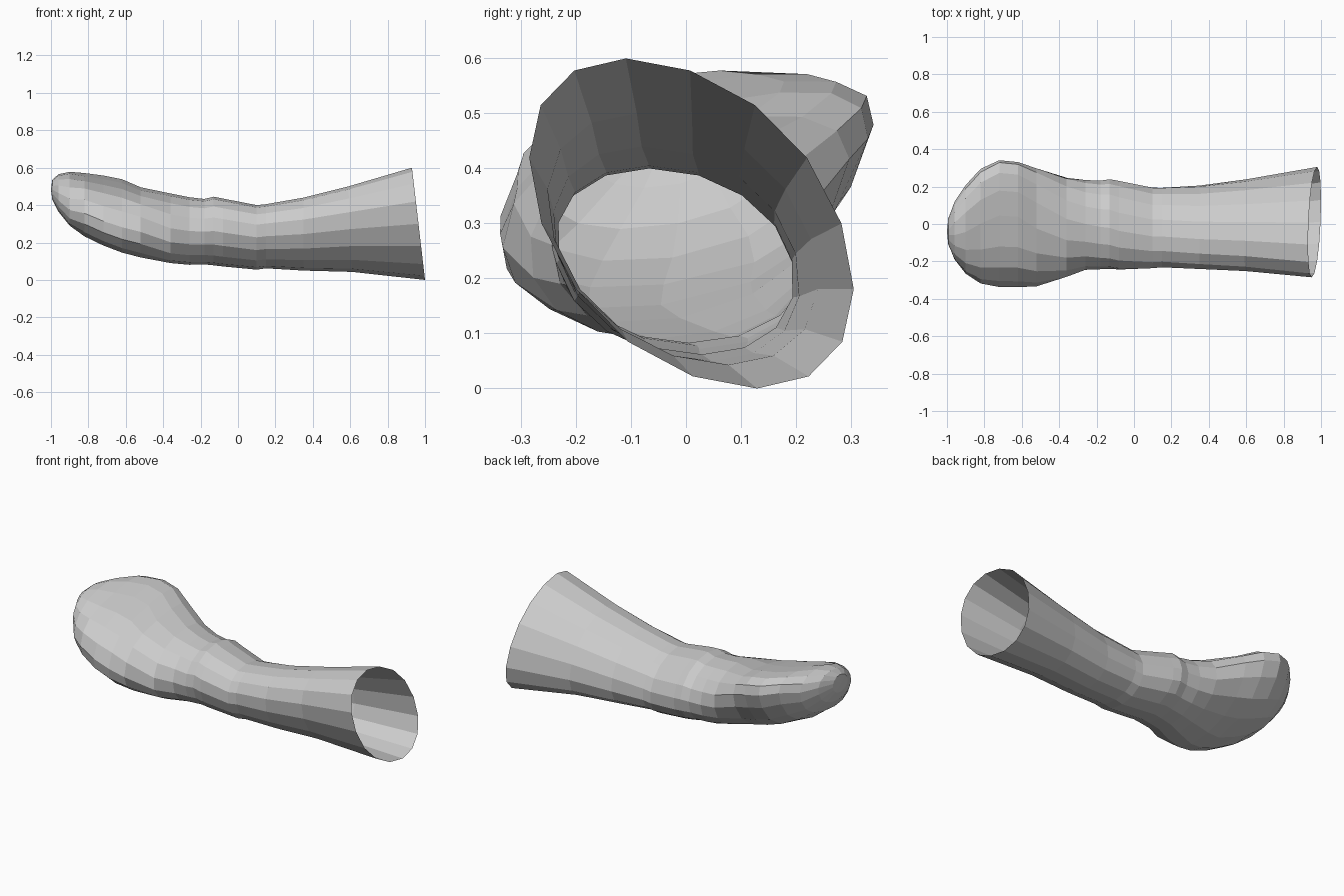
import bpy, bmesh
from math import sin, cos, pi, copysign

SIDES = 16

# Cross-sections: x, forward lean, y min, y max, z min, z max, twist, squareness
SECTIONS = [
    (0.965, 0.035, -0.285, 0.305, 0.00, 0.60, -0.40, 0.96),   # open cuff rim
    (0.60, 0.010, -0.252, 0.240, 0.043, 0.50, -0.33, 0.96),
    (0.35, 0.000, -0.242, 0.207, 0.050, 0.44, -0.27, 0.96),
    (0.15, 0.000, -0.235, 0.197, 0.062, 0.405, -0.21, 0.96),
    (0.10, 0.000, -0.240, 0.198, 0.055, 0.400, -0.20, 0.97),  # wrist
    (-0.08, 0.000, -0.245, 0.232, 0.072, 0.435, -0.12, 0.97),
    (-0.13, 0.000, -0.240, 0.240, 0.078, 0.445, -0.08, 0.97),
    (-0.18, 0.000, -0.242, 0.232, 0.083, 0.433, -0.04, 0.97),
    (-0.26, 0.000, -0.245, 0.235, 0.081, 0.442, 0.02, 0.97),
    (-0.36, 0.000, -0.285, 0.250, 0.090, 0.462, 0.15, 0.95),
    (-0.52, 0.000, -0.333, 0.297, 0.115, 0.505, 0.38, 0.88),  # palm
    (-0.62, 0.000, -0.339, 0.332, 0.138, 0.545, 0.48, 0.85),
    (-0.72, 0.000, -0.338, 0.342, 0.176, 0.565, 0.48, 0.85),
    (-0.82, 0.000, -0.318, 0.295, 0.226, 0.580, 0.42, 0.87),
    (-0.90, 0.000, -0.266, 0.208, 0.290, 0.578, 0.35, 0.9),
    (-0.96, 0.000, -0.190, 0.120, 0.365, 0.565, 0.25, 0.95),
    (-0.993, 0.000, -0.110, 0.030, 0.430, 0.535, 0.1, 1.0),   # finger end
]


def spow(v, p):
    return copysign(abs(v) ** p, v)


def add_ring(bm, x, lean, y0, y1, z0, z1, twist, square):
    """Tilted oval; the hand part is cupped slightly upward at its sides."""
    cup = 0.03 if -0.85 < x < -0.45 else 0.0
    ring = []
    for i in range(SIDES):
        t = 2 * pi * i / SIDES + pi / 2 - twist
        u, v = spow(cos(t), square), spow(sin(t + twist), square)
        y = (y0 + y1) / 2 + u * (y1 - y0) / 2
        z = (z0 + z1) / 2 + v * (z1 - z0) / 2 + cup * u * u
        if v > 0:
            z -= 0.5 * cup * v
        ring.append(bm.verts.new((x - lean * v, y, z)))
    return ring


# Mitten: one open sleeve flowing into a rounded, upturned hand
bm = bmesh.new()
rings = [add_ring(bm, *s) for s in SECTIONS]
for a, b in zip(rings, rings[1:]):
    for i in range(SIDES):
        j = (i + 1) % SIDES
        bm.faces.new((a[i], a[j], b[j], b[i]))
tip = bm.verts.new((-1.0, -0.04, 0.483))
for i in range(SIDES):
    bm.faces.new((rings[-1][i], rings[-1][(i + 1) % SIDES], tip))
bmesh.ops.recalc_face_normals(bm, faces=bm.faces)
mesh = bpy.data.meshes.new("mitten")
bm.to_mesh(mesh)
bm.free()
if mesh.polygons[len(mesh.polygons) - 1].normal.x > 0:
    mesh.flip_normals()
mitten = bpy.data.objects.new("mitten", mesh)
bpy.context.collection.objects.link(mitten)
